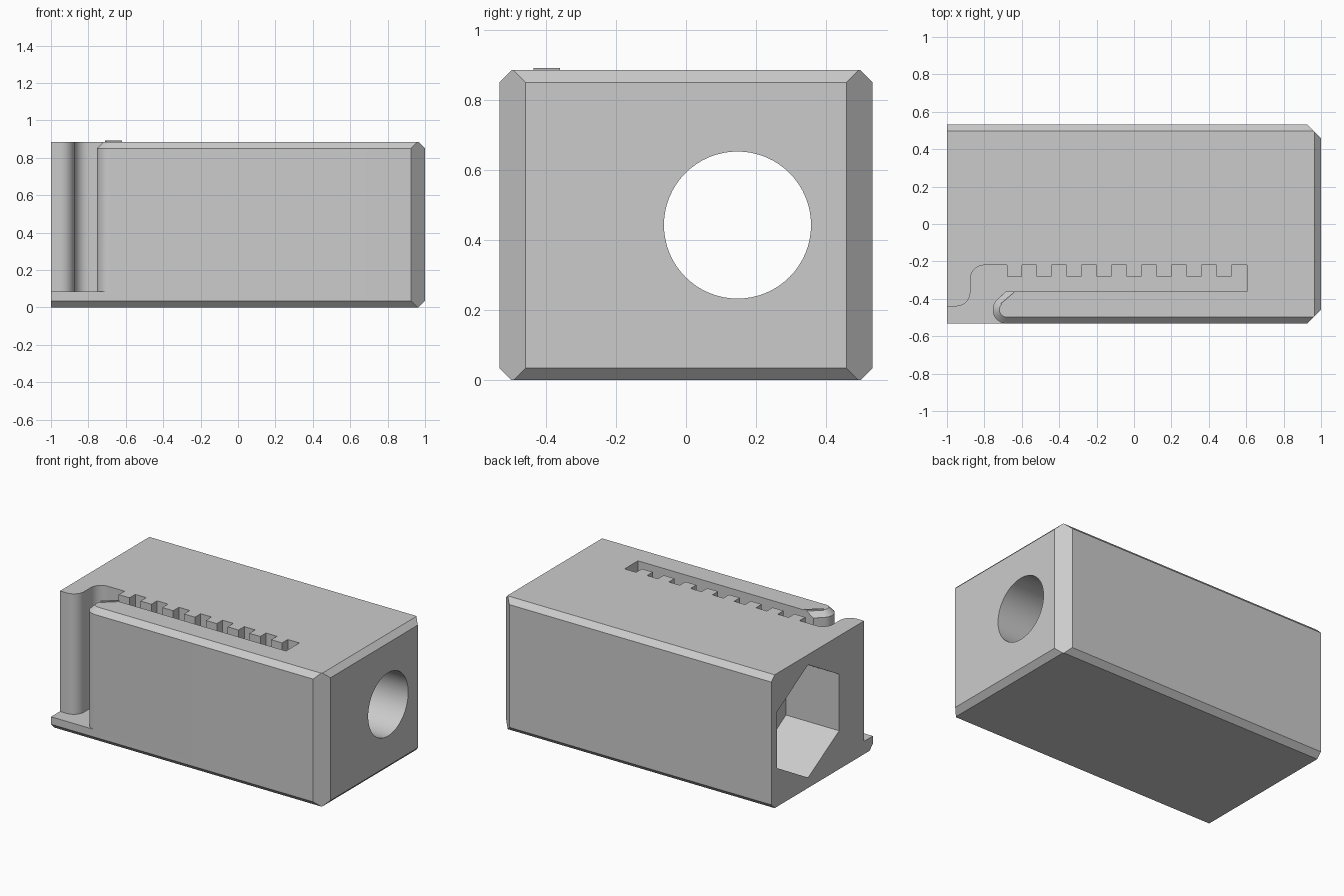
import bpy, bmesh, math
from mathutils import Vector

cube = bpy.data.objects.get("Cube")
if cube:
    bpy.data.objects.remove(cube, do_unlink=True)

HALF_Y, TOP, CHAMFER, FLOOR = 0.533, 0.885, 0.035, 0.085

grey = bpy.data.materials.new("plain grey")
grey.use_nodes = True
colour = (0.6, 0.6, 0.6, 1)
grey.diffuse_color = colour
grey.node_tree.nodes["Principled BSDF"].inputs["Base Color"].default_value = colour


def make_object(name, bm):
    bmesh.ops.recalc_face_normals(bm, faces=bm.faces)
    mesh = bpy.data.meshes.new(name)
    bm.to_mesh(mesh)
    bm.free()
    mesh.materials.append(grey)
    obj = bpy.data.objects.new(name, mesh)
    bpy.context.collection.objects.link(obj)
    return obj


def loft(name, rings):
    """Closed solid through matching rings of points, capped at both ends."""
    bm = bmesh.new()
    loops = [[bm.verts.new(p) for p in ring] for ring in rings]
    for a, b in zip(loops, loops[1:]):
        for i in range(len(a)):
            j = (i + 1) % len(a)
            bm.faces.new((a[i], a[j], b[j], b[i]))
    bm.faces.new(loops[0])
    bm.faces.new(loops[-1])
    return make_object(name, bm)


def prism_z(name, outline, low, high):
    return loft(name, [[(x, y, z) for x, y in outline] for z in (low, high)])


def bore_x(name, sides, radius, low, high):
    turns = [math.tau * i / sides + math.pi / 2 for i in range(sides)]
    return loft(name, [[(x, 0.147 + radius * math.cos(t), 0.443 + radius * math.sin(t))
                        for t in turns] for x in (low, high)])


def arc(cx, cy, r, start, end, steps=10):
    angles = [math.radians(start + (end - start) * i / steps) for i in range(steps + 1)]
    return [(cx + r * math.cos(a), cy + r * math.sin(a)) for a in angles]


def cut(obj, cutter):
    cutter.hide_render = True
    mod = obj.modifiers.new("cut", "BOOLEAN")
    mod.operation, mod.solver, mod.object = "DIFFERENCE", "EXACT", cutter
    bpy.ops.object.select_all(action="DESELECT")
    bpy.context.view_layer.objects.active = obj
    obj.select_set(True)
    bpy.ops.object.modifier_apply(modifier=mod.name)
    bpy.data.objects.remove(cutter, do_unlink=True)


# Block with chamfered long edges and right end
bm = bmesh.new()
bmesh.ops.create_cube(bm, size=1)
for v in bm.verts:
    v.co = Vector((v.co.x * 2, v.co.y * 2 * HALF_Y, (v.co.z + 0.5) * TOP))
planes = []
for s in (-1, 1):
    z = TOP if s > 0 else 0
    planes.append(((1 - CHAMFER, 0, z), (1, 0, s)))
    planes.append(((0.925, s * HALF_Y, 0), (1, s, 0)))
    for side in (-1, 1):
        planes.append(((0, side * (HALF_Y - CHAMFER), z), (0, side, s)))
for point, normal in planes:
    bmesh.ops.bisect_plane(bm, geom=bm.verts[:] + bm.edges[:] + bm.faces[:], dist=1e-5,
                           plane_co=point, plane_no=normal, clear_outer=True)
    bmesh.ops.holes_fill(bm, edges=[e for e in bm.edges if e.is_boundary], sides=0)
body = make_object("block_body", bm)

# Toothed slot, entry notch and rounded lever tip
TIP_X, TIP_Y, TIP_R = -0.68, -HALF_Y + 0.075, 0.075
DIAGONAL = 132
outline = [(-1.1, -0.44)]
outline += arc(-0.95, -0.365, 0.075, -90, 0)
outline += arc(-0.80, -0.295, 0.075, 180, 90)
for i in range(8):
    x = -0.68 + 0.16 * i
    outline += [(x, -0.22), (x, -0.28), (x + 0.08, -0.28), (x + 0.08, -0.22)]
outline += [(0.605, -0.22), (0.605, -0.36), (-0.685, -0.36)]
outline += arc(TIP_X, TIP_Y, TIP_R, DIAGONAL, 270, 16)
outline += [(TIP_X, -0.7), (-1.1, -0.7)]
cut(body, prism_z("slot_cutter", outline, FLOOR, 1))

# Chamfer following the lever tip
section = [(TIP_R, TOP - CHAMFER), (0.005, 0.92), (0.1, 0.92), (0.1, TOP - CHAMFER)]
a = math.radians(DIAGONAL)
along = Vector((math.sin(a), -math.cos(a))) * 0.13
path = [(along.x, along.y, a)]
path += [(0, 0, math.radians(DIAGONAL + (270 - DIAGONAL) * i / 16)) for i in range(17)]
cut(body, loft("tip_chamfer_cutter", [
    [(TIP_X + dx + r * math.cos(t), TIP_Y + dy + r * math.sin(t), z) for r, z in section]
    for dx, dy, t in path]))

# Hexagonal pocket at the left end, round bore through to the right end
cut(body, bore_x("hex_pocket_cutter", 6, 0.375, -1.1, -0.61))
cut(body, bore_x("round_bore_cutter", 64, 0.21, -0.7, 1.1))

# Thin raised ridge beside the tip chamfer
ridge = [(-0.62, -0.36), (-0.705, -0.435), (-0.712, -0.425), (-0.635, -0.36)]
prism_z("tip_ridge", ridge, TOP - 0.002, TOP + 0.007)

# Smooth curved walls, keep edges crisp
bpy.ops.object.select_all(action="DESELECT")
bpy.context.view_layer.objects.active = body
body.select_set(True)
bpy.ops.object.shade_smooth_by_angle(angle=math.radians(25))
